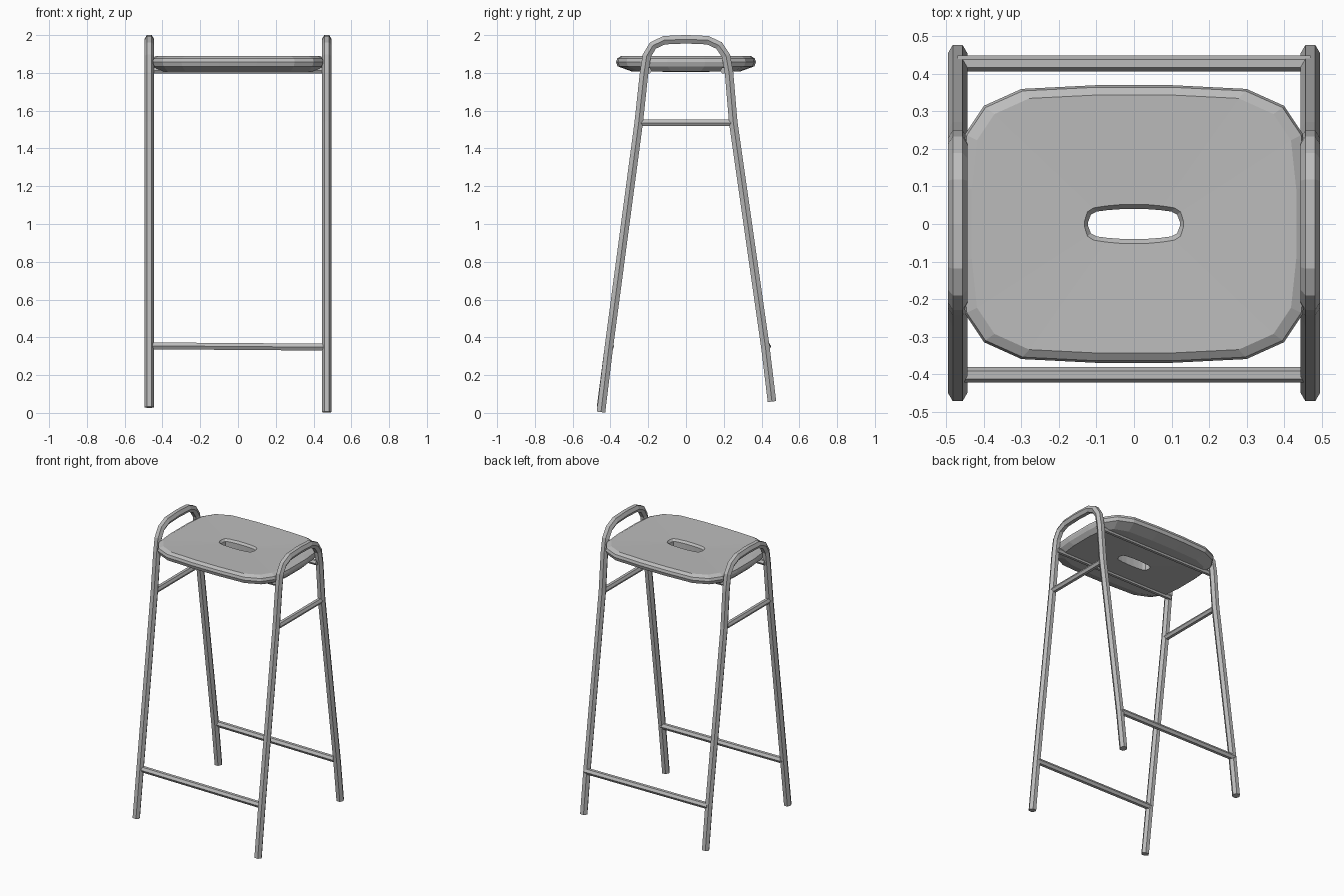
import bpy, bmesh, math
from mathutils import Vector

if "Cube" in bpy.data.objects:
    bpy.data.objects.remove(bpy.data.objects["Cube"])

grey = bpy.data.materials.new("grey")
grey.diffuse_color = (0.5, 0.5, 0.5, 1)
grey.use_nodes = True
grey.node_tree.nodes["Principled BSDF"].inputs["Base Color"].default_value = grey.diffuse_color


def finish(name, bm):
    bmesh.ops.recalc_face_normals(bm, faces=bm.faces)
    mesh = bpy.data.meshes.new(name)
    bm.to_mesh(mesh)
    bm.free()
    mesh.materials.append(grey)
    obj = bpy.data.objects.new(name, mesh)
    bpy.context.collection.objects.link(obj)
    return obj


def loft(bm, rings, closed=False):
    """Join equal-sized vertex rings with quads; either cap or close the ends."""
    n = len(rings[0])
    pairs = list(zip(rings, rings[1:]))
    if closed:
        pairs.append((rings[-1], rings[0]))
    for a, b in pairs:
        for i in range(n):
            j = (i + 1) % n
            bm.faces.new((a[i], a[j], b[j], b[i]))
    if not closed:
        bm.faces.new(rings[0])
        bm.faces.new(rings[-1])


def tube(name, points, side, radius, sides=6):
    """Sweep a polygon along a flat path; side is the normal of the path's plane."""
    pts = [Vector(p) for p in points]
    side = Vector(side)
    bm = bmesh.new()
    rings = []
    for k, p in enumerate(pts):
        t = (pts[min(k + 1, len(pts) - 1)] - pts[max(k - 1, 0)]).normalized()
        out = t.cross(side).normalized()
        ring = []
        for i in range(sides):
            a = 2 * math.pi * (i + 0.5) / sides
            ring.append(bm.verts.new(p + radius * (math.sin(a) * side + math.cos(a) * out)))
        rings.append(ring)
    loft(bm, rings)
    return finish(name, bm)


def mirror_quarter(quarter):
    """Turn points of the +x +y quarter into a full counter-clockwise loop."""
    q = list(quarter)
    half = q + [(-x, y) for x, y in reversed(q)]
    return half + [(-x, -y) for x, y in half]


# Side frames: two legs joined by a rounded arch, feet cut at slightly uneven heights
arch = [(-0.25, 1.54), (-0.222, 1.80), (-0.208, 1.89), (-0.175, 1.945), (-0.115, 1.973), (0, 1.978),
        (0.115, 1.973), (0.175, 1.945), (0.212, 1.89), (0.228, 1.80), (0.25, 1.54)]
for label, x, front_z in (("left", -0.47, 0.03), ("right", 0.47, 0.004)):
    path = [(-0.45, front_z), (-0.408, 0.35)] + arch + [(0.42, 0.35), (0.455, 0.06)]
    tube(label + "_leg_frame", [(x, y, z) for y, z in path], (1, 0, 0), 0.026)
    # Short rail under the seat
    tube(label + "_side_rail", [(x, -0.25, 1.535), (x, 0.25, 1.535)], (1, 0, 0), 0.02)

# Long footrests at front and back
for label, y in (("front", -0.402), ("back", 0.428)):
    tube(label + "_footrest", [(-0.47, y, 0.355), (0.47, y, 0.348)], (0, 1, 0), 0.021)

# Seat: rounded slab with a handle slot, lofted round from slot to rim and back
outline = mirror_quarter([(0.465, 0.10), (0.45, 0.24), (0.40, 0.315), (0.30, 0.36), (0.10, 0.37)])
slot = mirror_quarter([(0.122, 0.006), (0.115, 0.025), (0.10, 0.033), (0.07, 0.037), (0.03, 0.04)])
bm = bmesh.new()


def ring(loop, scale_x, scale_y, z):
    return [bm.verts.new((x * scale_x, y * scale_y, z)) for x, y in loop]


loft(bm, [ring(slot, 1, 1, 1.805),
          ring(slot, 1, 1, 1.87),
          ring(slot, 1.08, 1.3, 1.884),
          ring(outline, 0.93, 0.93, 1.890),
          ring(outline, 0.99, 0.985, 1.876),
          ring(outline, 1, 1, 1.858),
          ring(outline, 0.985, 0.98, 1.835),
          ring(outline, 0.93, 0.78, 1.808)], closed=True)
finish("seat", bm)

# Rails under the seat that carry it between the frames
for label, y in (("front", -0.2), ("back", 0.2)):
    tube(label + "_seat_rail", [(-0.47, y, 1.812), (0.47, y, 1.812)], (0, 1, 0), 0.018)
